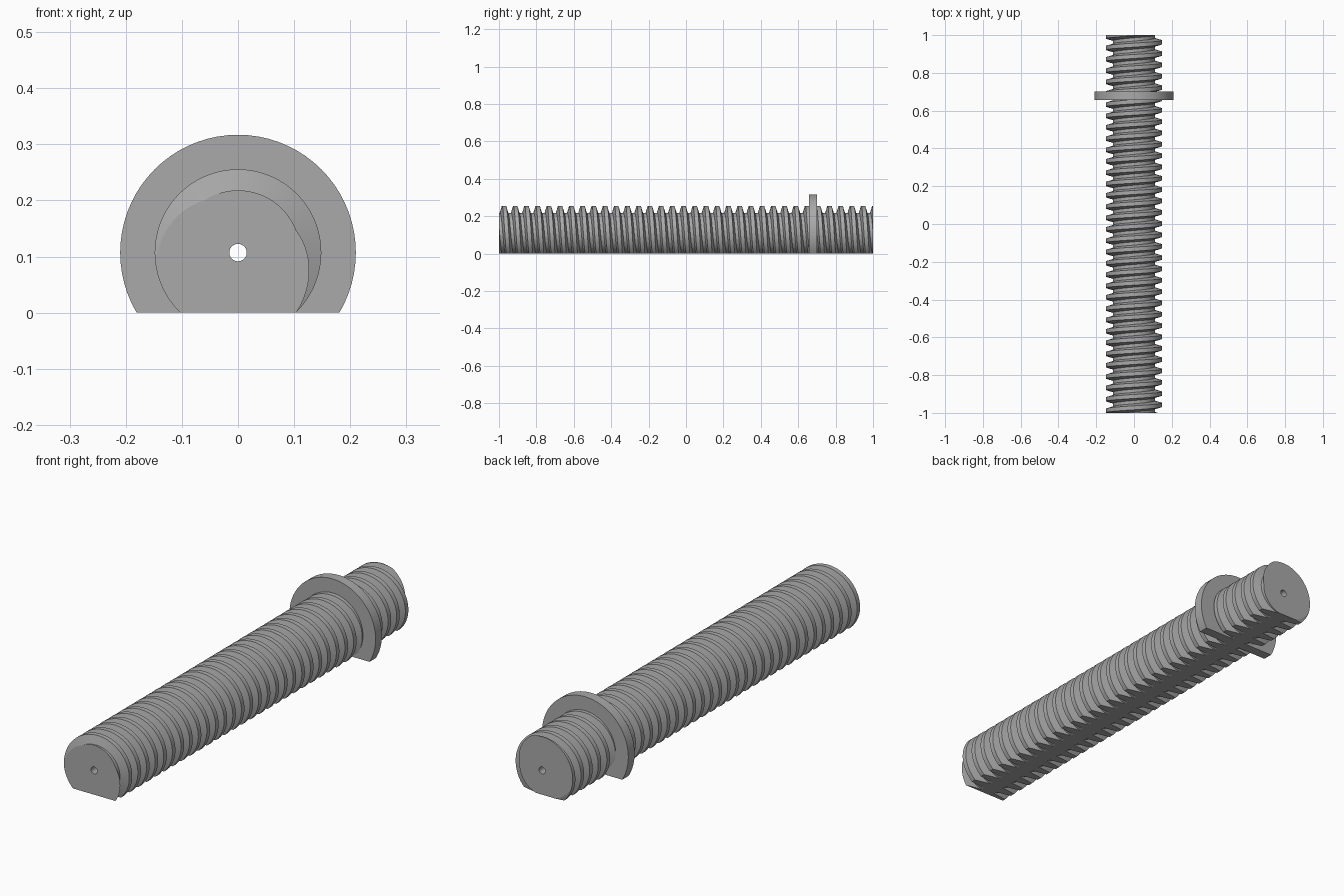
import bpy, bmesh, math
from mathutils import Vector

cube = bpy.data.objects.get("Cube")
if cube:
    bpy.data.objects.remove(cube, do_unlink=True)

AXIS_Z = 0.107          # height of the rod axis
SEGS = 72               # sides per turn
R_ROOT, R_CREST, R_FLANGE, R_BORE = 0.111, 0.1485, 0.21, 0.0155
PITCH, CREST, FLANK = 0.06, 0.021, 0.011
CREST_Y = -0.973        # first crest on top of the rod

steel = bpy.data.materials.new("grey_steel")
steel.use_nodes = True
grey = (0.4, 0.4, 0.4, 1.0)
steel.diffuse_color = grey
steel.node_tree.nodes["Principled BSDF"].inputs["Base Color"].default_value = grey


def sweep(bm, profile, steps, lead=0.0, closed=False):
    """Turn a (radius, y) profile about the rod axis, advancing by lead each turn."""
    rows = []
    for i in range(steps + 1):
        a = math.tau * i / SEGS
        rows.append([bm.verts.new((r * math.sin(a), y + lead * i / SEGS,
                                   AXIS_Z + r * math.cos(a))) for r, y in profile])
    n = len(profile)
    for p, q in zip(rows, rows[1:]):
        for j in range(n if closed else n - 1):
            k = (j + 1) % n
            bm.faces.new((p[j], p[k], q[k], q[j]))
    bmesh.ops.remove_doubles(bm, verts=bm.verts, dist=1e-5)


def slice_cap(bm, point, outward):
    """Cut away everything beyond a plane and close the cut."""
    geom = bm.verts[:] + bm.edges[:] + bm.faces[:]
    cut = bmesh.ops.bisect_plane(bm, geom=geom, dist=1e-6, plane_co=Vector(point),
                                 plane_no=Vector(outward), clear_outer=True)
    edges = [e for e in cut["geom_cut"]
             if isinstance(e, bmesh.types.BMEdge) and e.is_boundary]
    bmesh.ops.triangle_fill(bm, edges=edges, use_beauty=True, normal=Vector(outward))


def finish(bm, name):
    bmesh.ops.recalc_face_normals(bm, faces=bm.faces)
    mesh = bpy.data.meshes.new(name)
    bm.to_mesh(mesh)
    bm.free()
    mesh.materials.append(steel)
    obj = bpy.data.objects.new(name, mesh)
    bpy.context.collection.objects.link(obj)
    bpy.ops.object.select_all(action='DESELECT')
    obj.select_set(True)
    bpy.context.view_layer.objects.active = obj
    bpy.ops.object.shade_smooth_by_angle(angle=math.radians(12))


# Threaded rod: one trapezoid tooth swept as a right-handed helix
bm = bmesh.new()
half = CREST / 2
tooth = [(R_ROOT, -half - FLANK), (R_CREST, -half), (R_CREST, half),
         (R_ROOT, half + FLANK), (R_ROOT, PITCH - half - FLANK)]
start = CREST_Y - 3 * PITCH
sweep(bm, [(r, y + start) for r, y in tooth], SEGS * 39, lead=PITCH)
# Through bore, longer than the rod so the end cuts trim it
sweep(bm, [(R_BORE, -1.02), (R_BORE, 1.02)], SEGS)
for side in (-1, 1):
    slice_cap(bm, (0, side, 0), (0, side, 0))
slice_cap(bm, (0, 0, 0), (0, 0, -1))
finish(bm, "threaded_rod")

# Flange: a ring around the rod with the same flat underside
bm = bmesh.new()
sweep(bm, [(0.1, 0.657), (R_FLANGE, 0.657), (R_FLANGE, 0.701), (0.1, 0.701)],
      SEGS, closed=True)
slice_cap(bm, (0, 0, 0), (0, 0, -1))
finish(bm, "flange")
